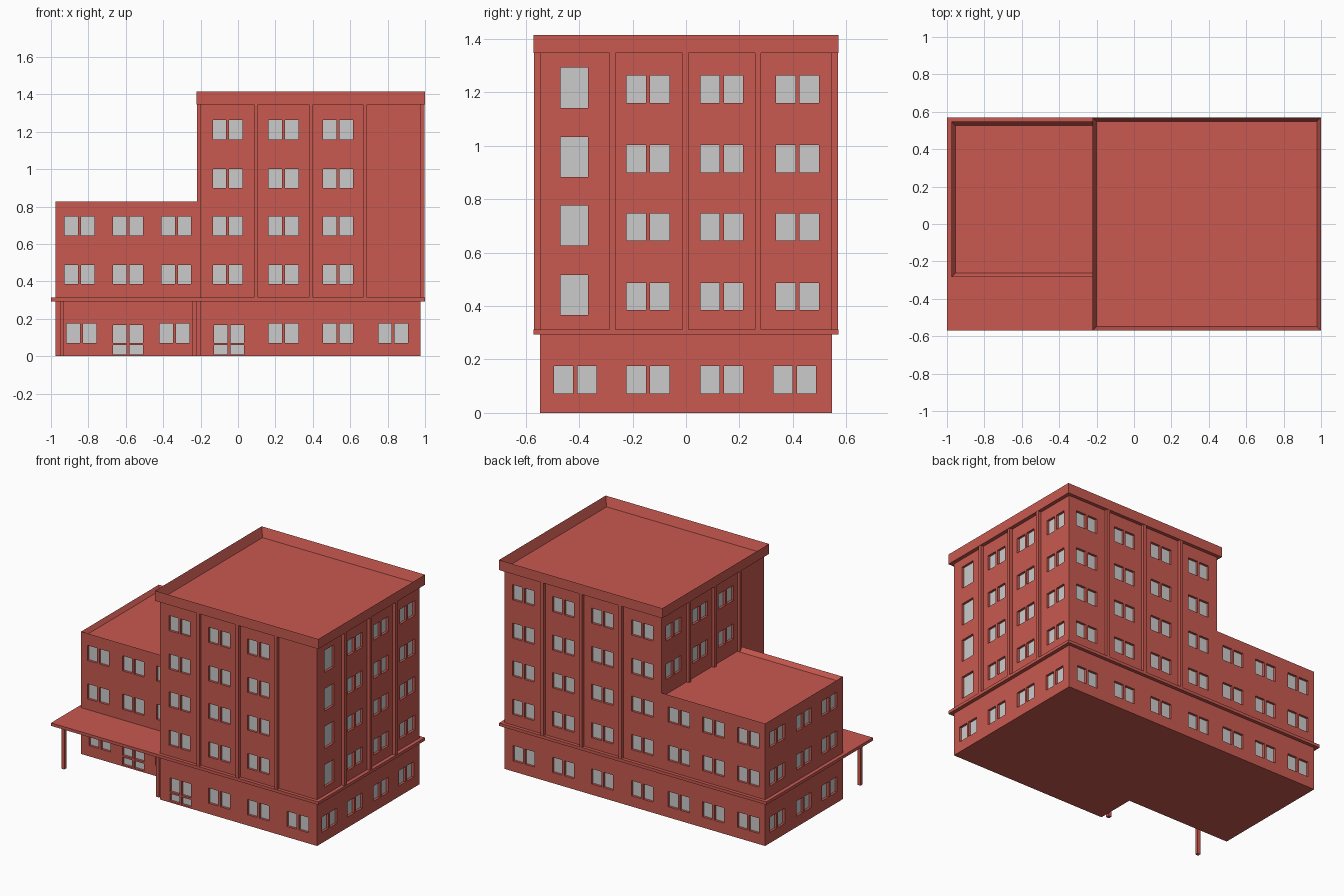
import bpy, bmesh
from mathutils import Vector

if "Cube" in bpy.data.objects:
    bpy.data.objects.remove(bpy.data.objects["Cube"])

red = bpy.data.materials.new("brick_red")
red.diffuse_color = (0.58, 0.10, 0.08, 1)
red.use_nodes = True
red.node_tree.nodes["Principled BSDF"].inputs["Base Color"].default_value = red.diffuse_color

X, Y = 0.975, 0.547          # main wall planes
TX, WY = -0.20, -0.283       # tower left wall, wing front wall
SLAB0, SLAB1 = 0.293, 0.313  # ledge slab between ground and upper floors
EAVE, TOP, WING_TOP = 1.347, 1.415, 0.828
DEPTH = 0.018                # window recess


def add_box(bm, lo, hi):
    vs = bmesh.ops.create_cube(bm, size=1)["verts"]
    for v in vs:
        v.co = Vector([(lo[i] + hi[i]) / 2 + v.co[i] * (hi[i] - lo[i]) for i in range(3)])
    return vs


def make(name, bm, mat=red):
    bmesh.ops.recalc_face_normals(bm, faces=bm.faces)
    me = bpy.data.meshes.new(name)
    bm.to_mesh(me)
    bm.free()
    ob = bpy.data.objects.new(name, me)
    bpy.context.collection.objects.link(ob)
    if mat:
        me.materials.append(mat)
    return ob


def boxes(name, items, mat=red):
    bm = bmesh.new()
    for lo, hi in items:
        add_box(bm, lo, hi)
    return make(name, bm, mat)


def tray(name, lo, hi, rim, sink):
    """Box whose top is a sunken roof inside a parapet rim."""
    bm = bmesh.new()
    add_box(bm, lo, hi)
    bm.normal_update()
    top = max(bm.faces, key=lambda f: f.calc_center_median().z)
    bmesh.ops.inset_region(bm, faces=[top], thickness=rim, use_even_offset=True)
    for v in top.verts:
        v.co.z -= sink
    return make(name, bm)


def on_wall(axis, side, wall, u0, u1, z0, z1, d0, d1):
    """Box on a wall, spanning d0..d1 measured outward from the wall plane."""
    a, b = sorted((wall + side * d0, wall + side * d1))
    if axis == "x":
        return (a, u0, z0), (b, u1, z1)
    return (u0, a, z0), (u1, b, z1)


def pair(face, u, z0, z1):
    return [(face, u - 0.08, u - 0.008, z0, z1), (face, u + 0.008, u + 0.08, z0, z1)]


def door(face, u):
    return pair(face, u, 0.01, 0.06) + pair(face, u, 0.072, 0.167)


def glaze(body, openings, label):
    """Cut recesses in the body and place a pane at the back of each."""
    cut = boxes("cutter", [on_wall(*f, a, b, c, d, -DEPTH, 0.02) for f, a, b, c, d in openings], None)
    cut.hide_render = True
    mod = body.modifiers.new("openings", "BOOLEAN")
    mod.operation, mod.solver, mod.object = "DIFFERENCE", "EXACT", cut
    bpy.context.view_layer.objects.active = body
    bpy.ops.object.modifier_apply(modifier=mod.name)
    bpy.data.objects.remove(cut)
    boxes(label, [on_wall(*f, a, b, c, d, -DEPTH - 0.001, -DEPTH + 0.002)
                  for f, a, b, c, d in openings], None)


FRONT, BACK = ("y", -1, -Y), ("y", 1, Y)
RIGHT, LEFT = ("x", 1, X), ("x", -1, -X)
WING_FRONT, TOWER_LEFT = ("y", -1, WY), ("x", -1, TX)

FLOORS = [(0.385, 0.487), (0.645, 0.747), (0.90, 1.002), (1.16, 1.262)]
GROUND = (0.072, 0.175)
TOWER_COLS = [-0.055, 0.243, 0.535]
WING_COLS = [-0.848, -0.587, -0.33]
SIDE_COLS = [-0.142, 0.134, 0.417]

# Ground floor: L-shaped plan
bm = bmesh.new()
plan = [(-X, WY), (TX, WY), (TX, -Y), (X, -Y), (X, Y), (-X, Y)]
base = bm.faces.new([bm.verts.new((x, y, 0)) for x, y in plan])
ext = bmesh.ops.extrude_face_region(bm, geom=[base])["geom"]
for v in ext:
    if isinstance(v, bmesh.types.BMVert):
        v.co.z = SLAB0 + 0.002
ground = make("ground_floor", bm)

ops = door(FRONT, -0.047) + door(WING_FRONT, -0.587)
for u in (0.243, 0.535, 0.83):
    ops += pair(FRONT, u, *GROUND)
for u in (-0.836, -0.34):
    ops += pair(WING_FRONT, u, *GROUND)
for u in WING_COLS + TOWER_COLS + [0.83]:
    ops += pair(BACK, u, *GROUND)
for u in [-0.415] + SIDE_COLS[:2] + [0.407]:
    ops += pair(RIGHT, u, *GROUND)
for u in SIDE_COLS:
    ops += pair(LEFT, u, *GROUND)
glaze(ground, ops, "ground_floor_glass")

# Tower block
tower = boxes("tower", [((TX, -Y, SLAB1 - 0.002), (X, Y, EAVE + 0.002))])
ops = []
for i, (z0, z1) in enumerate(FLOORS):
    for u in TOWER_COLS:
        ops += pair(FRONT, u, z0, z1)
    for u in TOWER_COLS + [0.835]:
        ops += pair(BACK, u, z0, z1)
    for u in SIDE_COLS:
        ops += pair(RIGHT, u, z0, z1)
        if i > 1:
            ops += pair(TOWER_LEFT, u, z0, z1)
    ops.append((RIGHT, -0.47, -0.367, z0 - 0.018, z0 + 0.132))  # stair window
glaze(tower, ops, "tower_glass")

# Low wing with its own parapet
wing = tray("wing", (-X, WY, SLAB1 - 0.002), (TX + 0.02, Y, WING_TOP), 0.02, 0.028)
ops = []
for z0, z1 in FLOORS[:2]:
    for u in WING_COLS:
        ops += pair(WING_FRONT, u, z0, z1) + pair(BACK, u, z0, z1)
    for u in SIDE_COLS:
        ops += pair(LEFT, u, z0, z1)
glaze(wing, ops, "wing_glass")

# Ledge slab, which also forms the entrance canopy
boxes("ledge_and_canopy", [((-1, -0.57, SLAB0), (1, 0.57, SLAB1))])

# Tower parapet with sunken roof
tray("tower_parapet", (-0.222, -0.57, EAVE), (1, 0.57, TOP), 0.022, 0.062)

# Vertical pilasters between window bays
P = 0.011
pil = []
for u in (0.097, 0.39, 0.68):
    for f in (FRONT, BACK):
        pil.append(on_wall(*f, u - P, u + P, SLAB1, EAVE, -0.005, 0.021))
for u in (-0.275, -0.002, 0.27):
    pil.append(on_wall(*RIGHT, u - P, u + P, SLAB1, EAVE, -0.005, 0.023))
    bottom = SLAB1 if u < -0.2 else WING_TOP - 0.03
    pil.append(on_wall(*TOWER_LEFT, u - P, u + P, bottom, EAVE, -0.005, 0.02))
boxes("pilasters", pil)

# Canopy columns
boxes("canopy_columns", [((x - P, -0.527, 0), (x + P, -0.505, SLAB0)) for x in (-0.942, -0.232)])
